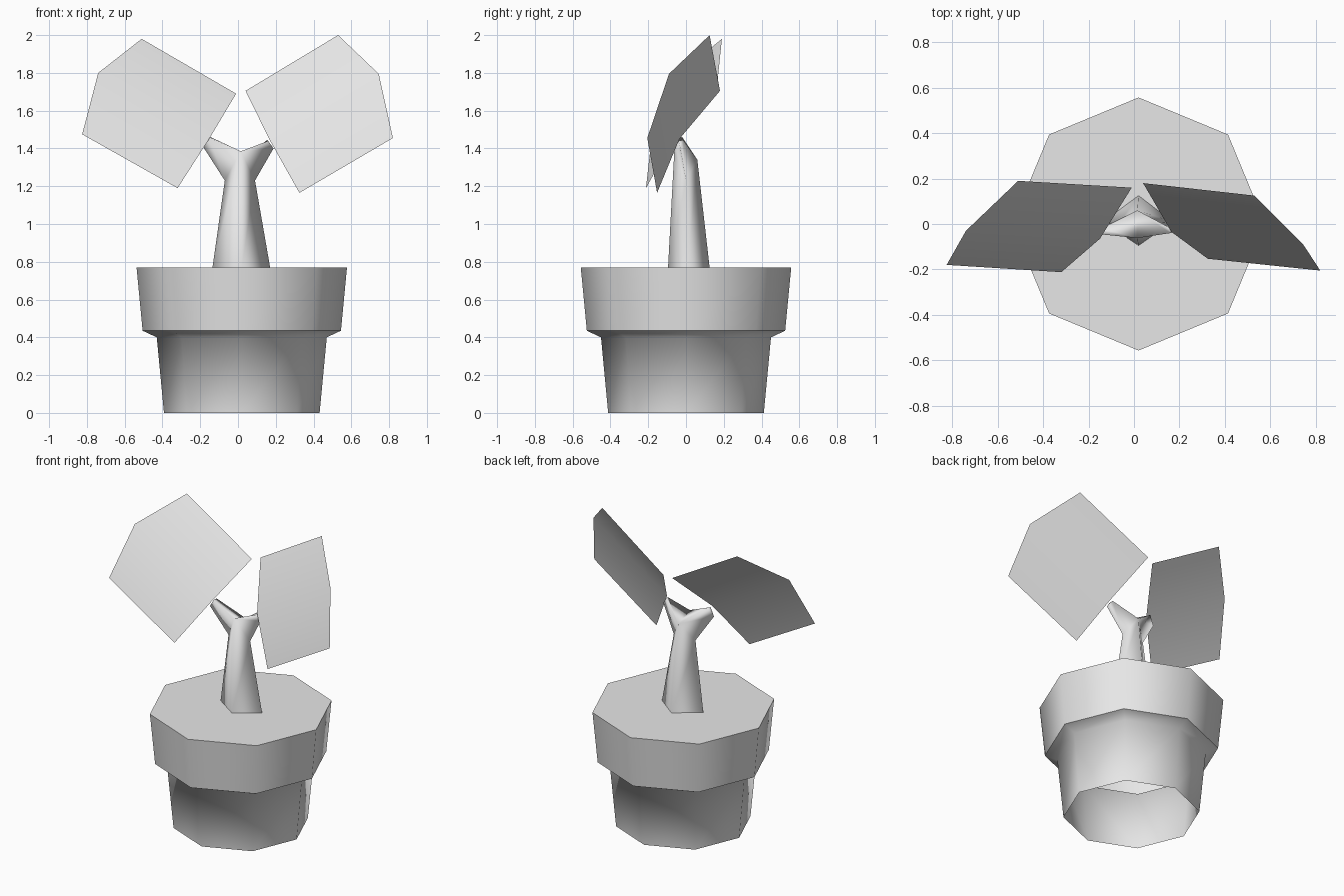
import bpy
import bmesh
import math

if "Cube" in bpy.data.objects:
    bpy.data.objects.remove(bpy.data.objects["Cube"])

grey = bpy.data.materials.new("plain_grey")
grey.diffuse_color = (0.8, 0.8, 0.8, 1.0)
grey.use_nodes = True
grey.node_tree.nodes["Principled BSDF"].inputs["Base Color"].default_value = grey.diffuse_color

CX = 0.02   # pot axis


def make(name, verts, faces, smooth=True):
    mesh = bpy.data.meshes.new(name)
    mesh.from_pydata(verts, [], faces)
    mesh.materials.append(grey)
    for p in mesh.polygons:
        p.use_smooth = smooth
    obj = bpy.data.objects.new(name, mesh)
    bpy.context.collection.objects.link(obj)
    return obj


def ring(radius, z, n=8):
    return [(CX + radius * math.cos(2 * math.pi * i / n),
             radius * math.sin(2 * math.pi * i / n), z) for i in range(n)]


def lathe(name, profile, n=8):
    """Open octagonal shell through (radius, height) pairs, bottom to top."""
    verts = [v for r, z in profile for v in ring(r, z, n)]
    faces = []
    for k in range(len(profile) - 1):
        for i in range(n):
            j = (i + 1) % n
            faces.append((k * n + i, k * n + j, (k + 1) * n + j, (k + 1) * n + i))
    return make(name, verts, faces)


# Pot: open-bottomed body with ledge, thick rim band, flat soil
lathe("pot_body", [(0.412, 0.0), (0.45, 0.40), (0.525, 0.435)])
lathe("pot_rim", [(0.525, 0.435), (0.557, 0.77)])
make("soil", ring(0.557, 0.77), [tuple(range(8))], smooth=False)

# Stem: four-sided trunk that forks into two three-sided branches
stem_verts = [
    (-0.135, 0.01, 0.77), (0.02, -0.095, 0.77), (0.17, 0.01, 0.77), (0.02, 0.125, 0.77),
    (-0.07, 0.0, 1.23), (0.015, -0.062, 1.385), (0.09, 0.0, 1.23), (0.015, 0.06, 1.34),
    # left tip: low, front, back
    (-0.182, -0.035, 1.405), (-0.15, -0.045, 1.455), (-0.145, -0.02, 1.46),
    # right tip: low, front, back
    (0.188, -0.03, 1.40), (0.16, -0.04, 1.44), (0.155, -0.015, 1.445),
]
stem_faces = [(i, (i + 1) % 4, 4 + (i + 1) % 4, 4 + i) for i in range(4)]
stem_faces += [
    (4, 5, 9, 8), (5, 7, 10, 9), (7, 4, 8, 10), (8, 9, 10),
    (5, 6, 11, 12), (7, 5, 12, 13), (6, 7, 13, 11), (12, 11, 13),
]
make("stem", stem_verts, stem_faces)

# Leaves: thin sheets folded slightly along the middle
left = [(-0.01, 0.16, 1.69), (-0.51, 0.19, 1.98), (-0.74, -0.03, 1.80),
        (-0.825, -0.18, 1.475), (-0.32, -0.212, 1.19), (-0.15, -0.065, 1.455)]
right = [(0.04, 0.18, 1.705), (0.53, 0.125, 2.0), (0.745, -0.09, 1.795),
         (0.82, -0.205, 1.455), (0.325, -0.153, 1.165), (0.165, -0.035, 1.45)]
make("left_leaf", left, [(5, 0, 1, 2), (4, 5, 2, 3)][::1])
make("right_leaf", right, [(2, 1, 0, 5), (3, 2, 5, 4)])

# Make leaf faces point forward and up
for name in ("left_leaf", "right_leaf"):
    mesh = bpy.data.objects[name].data
    bm = bmesh.new()
    bm.from_mesh(mesh)
    bm.normal_update()
    bmesh.ops.reverse_faces(bm, faces=[f for f in bm.faces if f.normal.y > 0])
    bm.to_mesh(mesh)
    bm.free()
